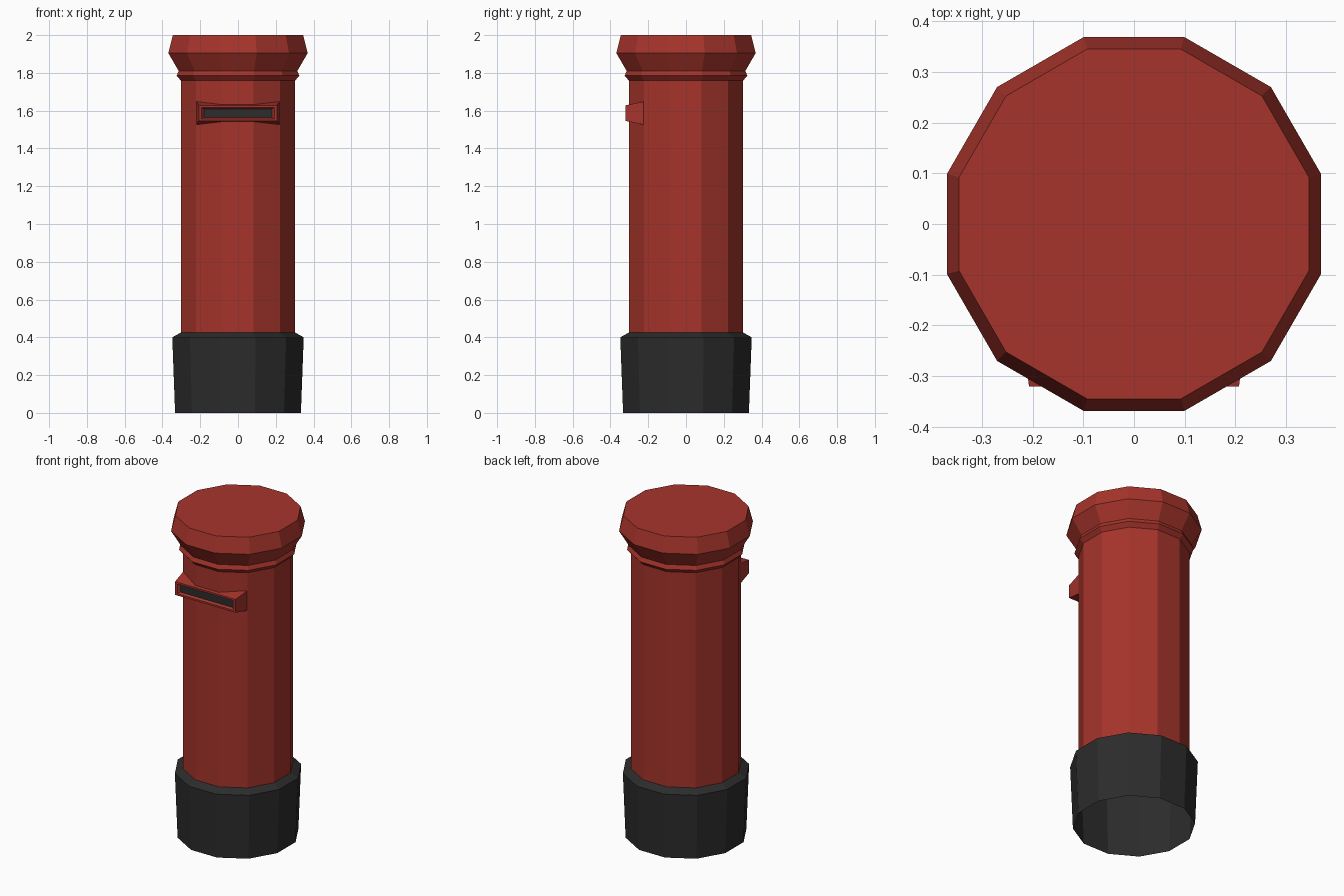
import bpy, math

if "Cube" in bpy.data.objects:
    bpy.data.objects.remove(bpy.data.objects["Cube"])

SIDES = 12


def material(name, rgb):
    m = bpy.data.materials.new(name)
    m.diffuse_color = (*rgb, 1)
    m.use_nodes = True
    m.node_tree.nodes["Principled BSDF"].inputs["Base Color"].default_value = m.diffuse_color
    return m


RED = material("red_paint", (0.38, 0.034, 0.024))
BLACK = material("black_paint", (0.025, 0.025, 0.025))


def mesh_from_rings(name, rings, mat, cap_end=False):
    """Bridge equal-length rings of points into one flat-shaded surface."""
    n = len(rings[0])
    verts = [p for ring in rings for p in ring]
    faces = []
    for r in range(len(rings) - 1):
        for i in range(n):
            j = (i + 1) % n
            faces.append((r * n + i, r * n + j, (r + 1) * n + j, (r + 1) * n + i))
    if cap_end:
        faces.append(tuple(range((len(rings) - 1) * n, len(rings) * n)))
    me = bpy.data.meshes.new(name)
    me.from_pydata(verts, [], faces)
    me.materials.append(mat)
    ob = bpy.data.objects.new(name, me)
    bpy.context.collection.objects.link(ob)
    return ob


def lathe(name, profile, mat, cap_end=False):
    """Profile of (flat-to-centre distance, z) turned into a twelve-sided shell."""
    rings = []
    for apothem, z in profile:
        r = apothem / math.cos(math.pi / SIDES)
        angles = [2 * math.pi * (i + 0.5) / SIDES for i in range(SIDES)]
        rings.append([(r * math.cos(a), r * math.sin(a), z) for a in angles])
    return mesh_from_rings(name, rings, mat, cap_end)


def rect(hx, hz, y, z=1.587):
    return [(-hx, y, z - hz), (hx, y, z - hz), (hx, y, z + hz), (-hx, y, z + hz)]


# Pillar, open underneath
lathe("base", [(0.333, 0), (0.348, 0.40), (0.303, 0.425)], BLACK)
lathe("body", [(0.303, 0.425), (0.303, 1.76)], RED)
lathe("collar", [(0.303, 1.76), (0.325, 1.785), (0.314, 1.81)], RED)
lathe("cap", [(0.314, 1.81), (0.369, 1.905), (0.345, 2.0)], RED, cap_end=True)

# Letter slot: flared hood, raised rim and sloped recess
mesh_from_rings("slot_hood", [
    rect(0.22, 0.061, -0.225),
    rect(0.207, 0.041, -0.321),
    rect(0.192, 0.030, -0.321),
    rect(0.180, 0.022, -0.306)], RED)

# Dark opening at the back of the recess
mesh_from_rings("slot_opening", [
    rect(0.181, 0.0225, -0.3065),
    rect(0.179, 0.0215, -0.3065)], BLACK, cap_end=True)
